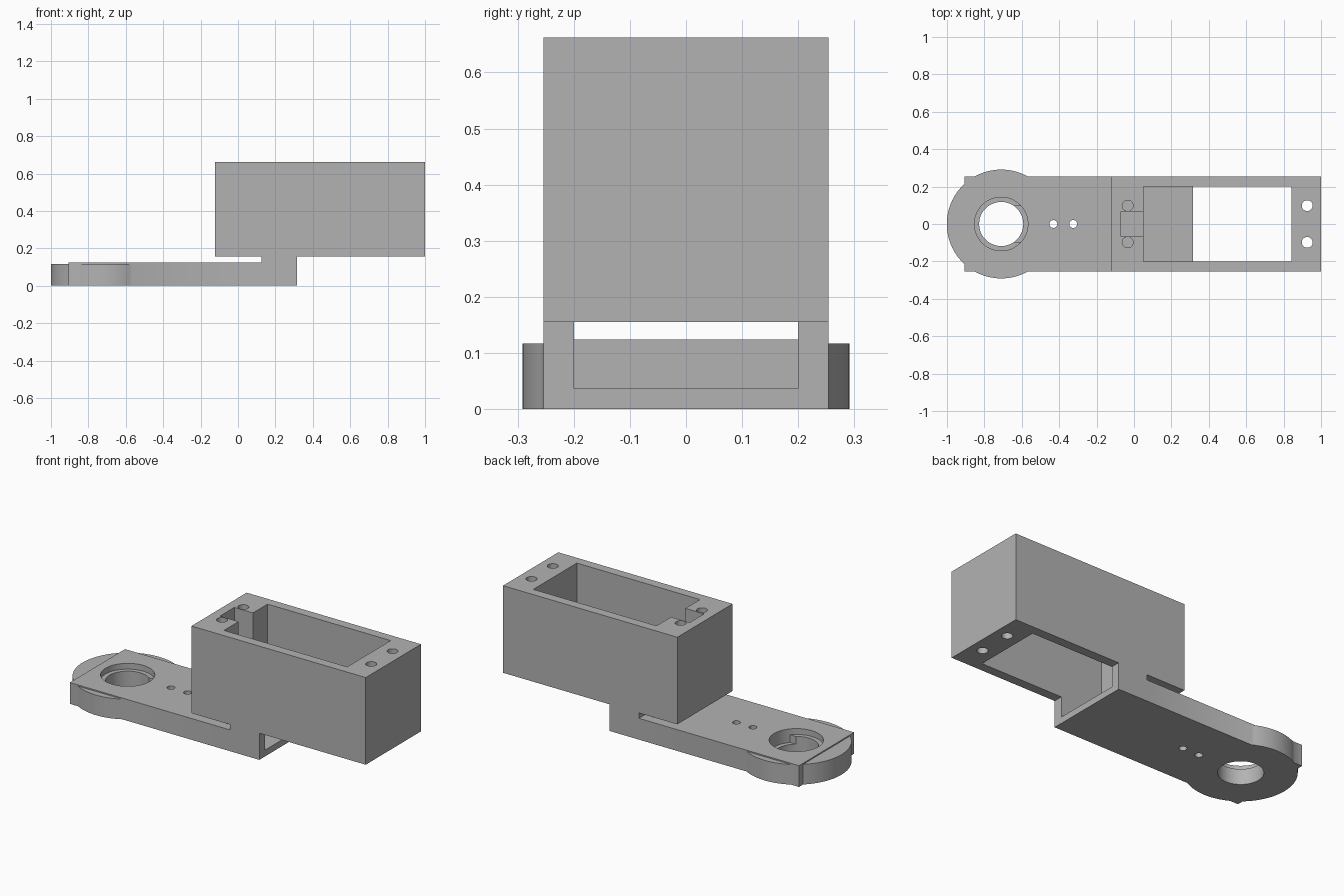
import bpy

if "Cube" in bpy.data.objects:
    bpy.data.objects.remove(bpy.data.objects["Cube"])

plastic = bpy.data.materials.new("grey plastic")
plastic.diffuse_color = (0.45, 0.45, 0.45, 1)
plastic.use_nodes = True
plastic.node_tree.nodes["Principled BSDF"].inputs["Base Color"].default_value = plastic.diffuse_color


def block(name, x0, x1, y, z0, z1):
    """Box spanning x0..x1, -y..y, z0..z1."""
    bpy.ops.mesh.primitive_cube_add(size=1, location=((x0 + x1) / 2, 0, (z0 + z1) / 2))
    ob = bpy.context.object
    ob.name = name
    ob.scale = (x1 - x0, 2 * y, z1 - z0)
    bpy.ops.object.transform_apply(location=True, rotation=False, scale=True)
    return ob


def rod(name, x, y, r, z0, z1, sides=64):
    """Upright cylinder."""
    bpy.ops.mesh.primitive_cylinder_add(vertices=sides, radius=r, depth=z1 - z0,
                                        location=(x, y, (z0 + z1) / 2))
    ob = bpy.context.object
    ob.name = name
    bpy.ops.object.transform_apply(location=True, rotation=False, scale=True)
    return ob


def combine(target, tool, operation):
    mod = target.modifiers.new(operation.lower(), 'BOOLEAN')
    mod.operation = operation
    mod.solver = 'EXACT'
    mod.object = tool
    bpy.context.view_layer.objects.active = target
    bpy.ops.object.modifier_apply(modifier=mod.name)
    bpy.data.objects.remove(tool, do_unlink=True)


HUB = -0.71

# arm plate, rounded hub, raised step and motor housing as one solid
body = block("motor_bracket", -0.905, 0.315, 0.254, 0, 0.124)
combine(body, rod("hub", HUB, 0, 0.291, 0, 0.117, 96), 'UNION')
combine(body, block("step", 0.125, 0.315, 0.254, 0, 0.3), 'UNION')
combine(body, block("housing", -0.122, 1.0, 0.254, 0.155, 0.662), 'UNION')

# motor pocket, open at the top, at the step end and below the housing
combine(body, block("pocket", 0.05, 0.843, 0.2, 0.037, 0.8), 'DIFFERENCE')
# cable notch
combine(body, block("cable_notch", -0.07, 0.06, 0.066, 0.14, 0.8), 'DIFFERENCE')

# housing screw holes
for x in (-0.034, 0.926):
    for y in (-0.098, 0.098):
        combine(body, rod("screw_hole", x, y, 0.029, 0.14, 0.8, 32), 'DIFFERENCE')

# arm screw holes
for x in (-0.431, -0.325):
    combine(body, rod("arm_hole", x, 0, 0.021, -0.1, 0.14, 32), 'DIFFERENCE')

# hub bore with a counterbore and a flat relief on the inner side
combine(body, rod("bore", HUB, 0, 0.118, -0.1, 0.2), 'DIFFERENCE')
combine(body, rod("counterbore", HUB, 0, 0.143, 0.09, 0.2), 'DIFFERENCE')
relief = rod("relief", HUB, 0, 0.143, 0.045, 0.2)
combine(relief, block("relief_width", HUB, HUB + 0.3, 0.095, 0, 0.3), 'INTERSECT')
combine(body, relief, 'DIFFERENCE')

body.data.materials.clear()
body.data.materials.append(plastic)
for p in body.data.polygons:
    p.material_index = 0
bpy.ops.object.select_all(action='DESELECT')
body.select_set(True)
bpy.context.view_layer.objects.active = body
bpy.ops.object.shade_smooth_by_angle()
